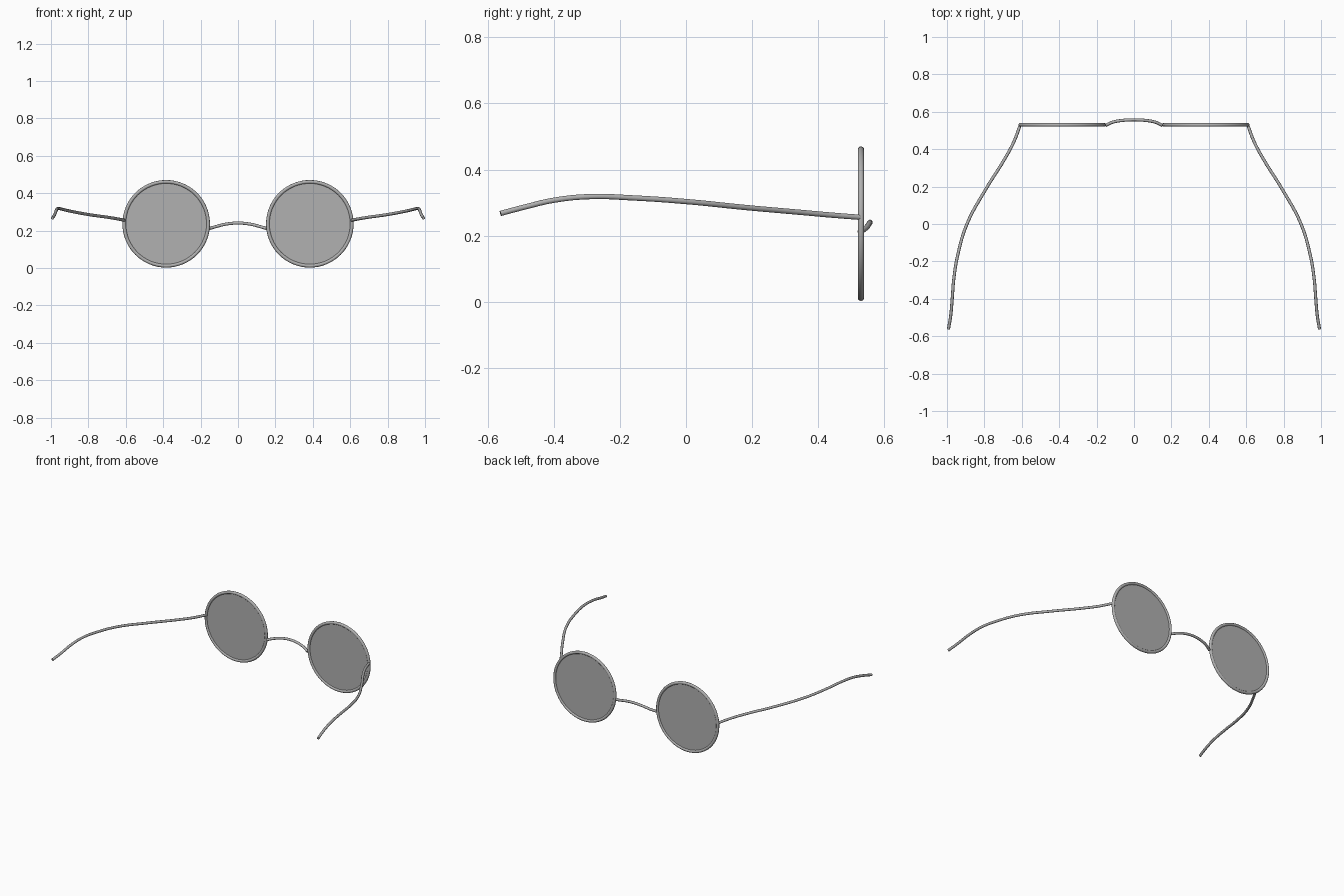
import bpy
import math

if "Cube" in bpy.data.objects:
    bpy.data.objects.remove(bpy.data.objects["Cube"])

RIM_Y = 0.53      # plane of the front frame
RIM_Z = 0.236     # lens centre height
LENS_X = 0.384    # lens centre offset

# Dark grey finish shared by all parts
grey = bpy.data.materials.new("dark_grey")
grey.diffuse_color = (0.44, 0.44, 0.44, 1)
grey.use_nodes = True
grey.node_tree.nodes["Principled BSDF"].inputs["Base Color"].default_value = grey.diffuse_color


def finish(obj, name):
    """Name, colour and smooth-shade a part."""
    obj.name = name
    obj.data.materials.clear()
    obj.data.materials.append(grey)
    bpy.ops.object.select_all(action='DESELECT')
    obj.select_set(True)
    bpy.context.view_layer.objects.active = obj
    bpy.ops.object.shade_smooth_by_angle(angle=math.radians(40))


def wire(name, points, radius):
    """Round capped wire through the points, converted to a mesh."""
    cu = bpy.data.curves.new(name, 'CURVE')
    cu.dimensions = '3D'
    cu.bevel_depth = radius
    cu.bevel_resolution = 3
    cu.resolution_u = 6
    cu.use_fill_caps = True
    sp = cu.splines.new('BEZIER')
    sp.bezier_points.add(len(points) - 1)
    for bp, p in zip(sp.bezier_points, points):
        bp.co = p
        bp.handle_left_type = bp.handle_right_type = 'AUTO'
    obj = bpy.data.objects.new(name, cu)
    bpy.context.collection.objects.link(obj)
    bpy.ops.object.select_all(action='DESELECT')
    obj.select_set(True)
    bpy.context.view_layer.objects.active = obj
    bpy.ops.object.convert(target='MESH')
    finish(bpy.context.view_layer.objects.active, name)


# Temple path, curving outward and dipping behind the ear
temple = [(0.608, 0.53, 0.255), (0.642, 0.44, 0.262), (0.69, 0.35, 0.270),
          (0.796, 0.18, 0.285), (0.893, 0.0, 0.303), (0.941, -0.16, 0.314),
          (0.963, -0.29, 0.318), (0.972, -0.40, 0.307), (0.98, -0.49, 0.286),
          (0.992, -0.562, 0.267)]

for side, s in (("left", -1), ("right", 1)):
    # Round rim
    bpy.ops.mesh.primitive_torus_add(
        major_radius=0.2245, minor_radius=0.0095, major_segments=64, minor_segments=12,
        location=(s * LENS_X, RIM_Y, RIM_Z), rotation=(math.pi / 2, 0, 0))
    finish(bpy.context.object, side + "_rim")

    # Flat lens
    bpy.ops.mesh.primitive_cylinder_add(
        vertices=64, radius=0.2235, depth=0.005,
        location=(s * LENS_X, RIM_Y, RIM_Z), rotation=(math.pi / 2, 0, 0))
    finish(bpy.context.object, side + "_lens")

    # Temple arm
    wire(side + "_temple", [(s * x, y, z) for x, y, z in temple], 0.0083)

# Arched nose bridge
half = [(0.152, 0.527, 0.211), (0.115, 0.544, 0.222), (0.06, 0.554, 0.235)]
wire("nose_bridge",
     [(-x, y, z) for x, y, z in half] + [(0, 0.557, 0.240)] + half[::-1], 0.0083)
